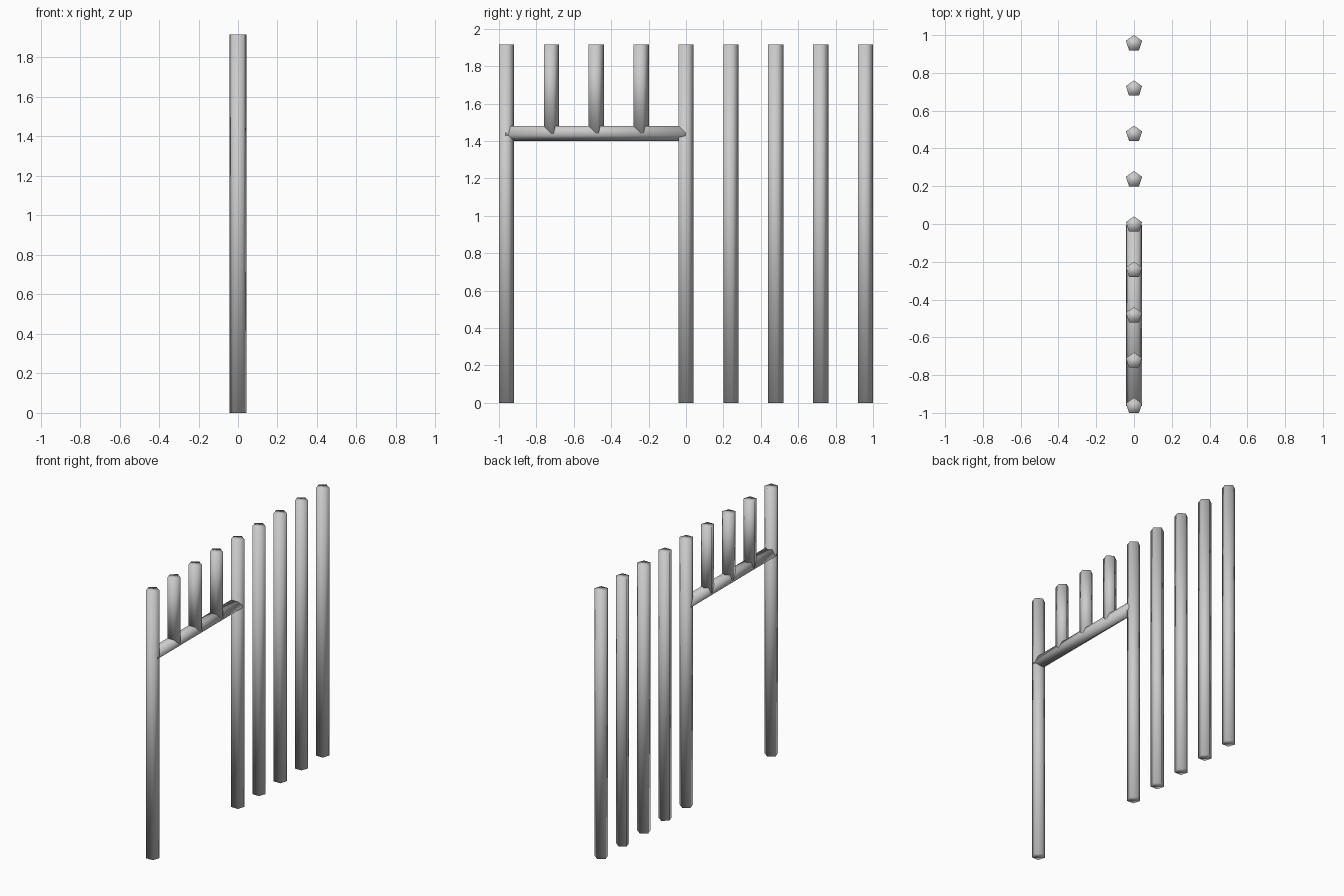
import bpy
import bmesh
import math
from mathutils import Vector

cube = bpy.data.objects.get("Cube")
if cube:
    bpy.data.objects.remove(cube, do_unlink=True)

RADIUS = 0.045
HEIGHT = 1.915
SPACING = 0.24
FIRST_Y = -0.964
RAIL_Z = 1.445

grey = bpy.data.materials.new("plain grey")
grey.use_nodes = True
colour = (0.6, 0.6, 0.6, 1)
grey.diffuse_color = colour
grey.node_tree.nodes["Principled BSDF"].inputs["Base Color"].default_value = colour


def pentagon_bar(name, start, end, point):
    """Five-sided bar from start to end, with one ridge facing point."""
    start, end, point = Vector(start), Vector(end), Vector(point)
    side = point.cross(end - start).normalized()
    bm = bmesh.new()
    ring = []
    for i in range(5):
        a = math.tau * i / 5
        offset = point * math.cos(a) + side * math.sin(a)
        ring.append(bm.verts.new(start + offset * RADIUS))
    base = bm.faces.new(ring)
    top = bmesh.ops.extrude_face_region(bm, geom=[base], use_keep_orig=True)
    moved = [v for v in top["geom"] if isinstance(v, bmesh.types.BMVert)]
    bmesh.ops.translate(bm, verts=moved, vec=end - start)
    bmesh.ops.recalc_face_normals(bm, faces=bm.faces)
    for face in bm.faces:
        face.smooth = True
    mesh = bpy.data.meshes.new(name)
    bm.to_mesh(mesh)
    bm.free()
    mesh.materials.append(grey)
    obj = bpy.data.objects.new(name, mesh)
    bpy.context.collection.objects.link(obj)
    return obj


# Row of posts: three short ones stand on the rail
for i in range(9):
    y = FIRST_Y + i * SPACING
    short = 0 < i < 4
    bottom = RAIL_Z - 0.005 if short else 0
    name = f"short_post_{i}" if short else f"post_{i}"
    pentagon_bar(name, (0, y, bottom), (0, y, HEIGHT), (0, 1, 0))

# Rail across the opening, ridge facing down
pentagon_bar("rail", (0, FIRST_Y, RAIL_Z),
             (0, FIRST_Y + 4 * SPACING, RAIL_Z), (0, 0, -1))
